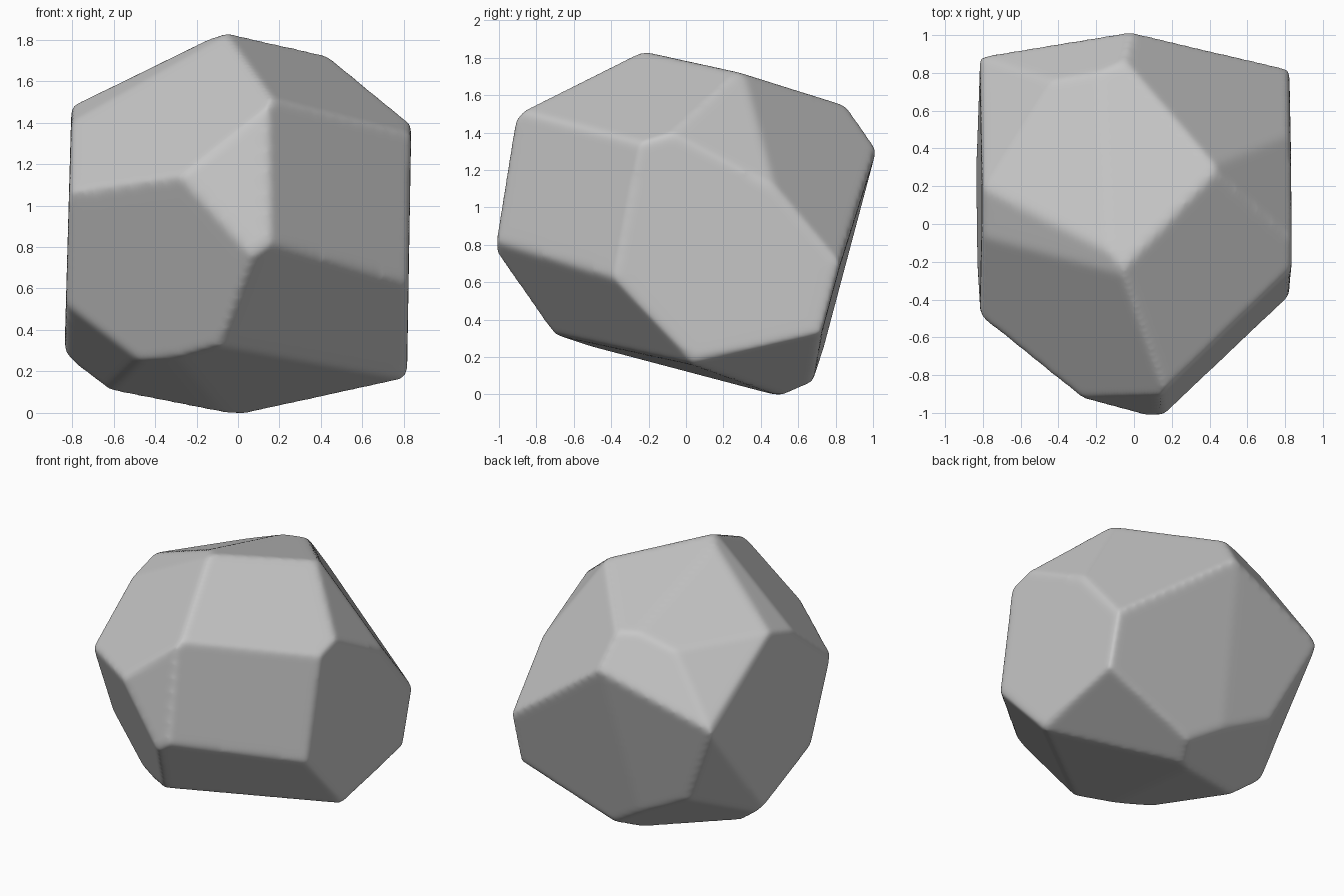
import bpy, bmesh
from mathutils import Vector

default_cube = bpy.data.objects.get("Cube")
if default_cube:
    bpy.data.objects.remove(default_cube, do_unlink=True)

# Each facet: outward direction and distance along it
FACETS = [
    (-1, 0, .028, .845),           # left and right sides
    (1, 0, -.017, .812),
    (-.52, -.523, .676, 1.41),     # upper front
    (-.524, -.248, .815, 1.585),
    (.464, -.26, .846, 1.592),
    (-.09, -.977, .155, 1.122),    # middle front
    (.7, -.7, .123, .932),
    (-.56, -.755, -.32, .501),
    (.437, -.652, -.621, .236),    # lower front
    (-.653, -.3, -.695, .262),
    (-.05, .26, .965, 1.71),       # crown
    (-.331, .232, .915, 1.662),
    (.75, .31, .582, 1.408),       # upper back
    (.547, .64, .535, 1.338),
    (-.307, .804, .507, 1.475),
    (-.627, .411, .664, 1.557),
    (.035, 1, -.27, .647),         # back
    (-.073, .965, -.25, .642),
    (-.68, .583, -.448, .605),
    (.05, -.275, -1, -.125),       # underside
    (-.098, -.234, -.966, -.096),
    (.33, .21, -.92, .118),
    (-.364, .54, -.76, .272),
]

# Chisel the boulder out of a block
bm = bmesh.new()
bmesh.ops.create_cube(bm, size=6)
for x, y, z, dist in FACETS:
    normal = Vector((x, y, z))
    cut = bmesh.ops.bisect_plane(
        bm, geom=bm.verts[:] + bm.edges[:] + bm.faces[:], dist=1e-5,
        plane_co=normal * dist / normal.length_squared, plane_no=normal,
        clear_outer=True)
    rim = [e for e in cut["geom_cut"] if isinstance(e, bmesh.types.BMEdge)]
    if rim:
        bmesh.ops.edgeloop_fill(bm, edges=rim)
bmesh.ops.recalc_face_normals(bm, faces=bm.faces[:])
mesh = bpy.data.meshes.new("boulder")
bm.to_mesh(mesh)
bm.free()
boulder = bpy.data.objects.new("boulder", mesh)
bpy.context.collection.objects.link(boulder)
bpy.context.view_layer.objects.active = boulder
boulder.select_set(True)

# Worn, rounded edges
remesh = boulder.modifiers.new("even_surface", "REMESH")
remesh.mode = "VOXEL"
remesh.voxel_size = .016
worn = boulder.modifiers.new("worn_edges", "SMOOTH")
worn.factor = .5
worn.iterations = 24
for name in ("even_surface", "worn_edges"):
    bpy.ops.object.modifier_apply(modifier=name)

# Centre it and rest it on the ground
mesh = boulder.data
for axis in range(3):
    values = [v.co[axis] for v in mesh.vertices]
    low, high = min(values), max(values)
    origin = low if axis == 2 else (low + high) / 2
    for v in mesh.vertices:
        v.co[axis] -= origin
bpy.ops.object.shade_smooth()

# Plain grey stone
stone = bpy.data.materials.new("grey_stone")
stone.use_nodes = True
color = (.57, .57, .57, 1)
stone.diffuse_color = color
shader = stone.node_tree.nodes["Principled BSDF"]
shader.inputs["Base Color"].default_value = color
shader.inputs["Roughness"].default_value = .9
mesh.materials.clear()
mesh.materials.append(stone)
